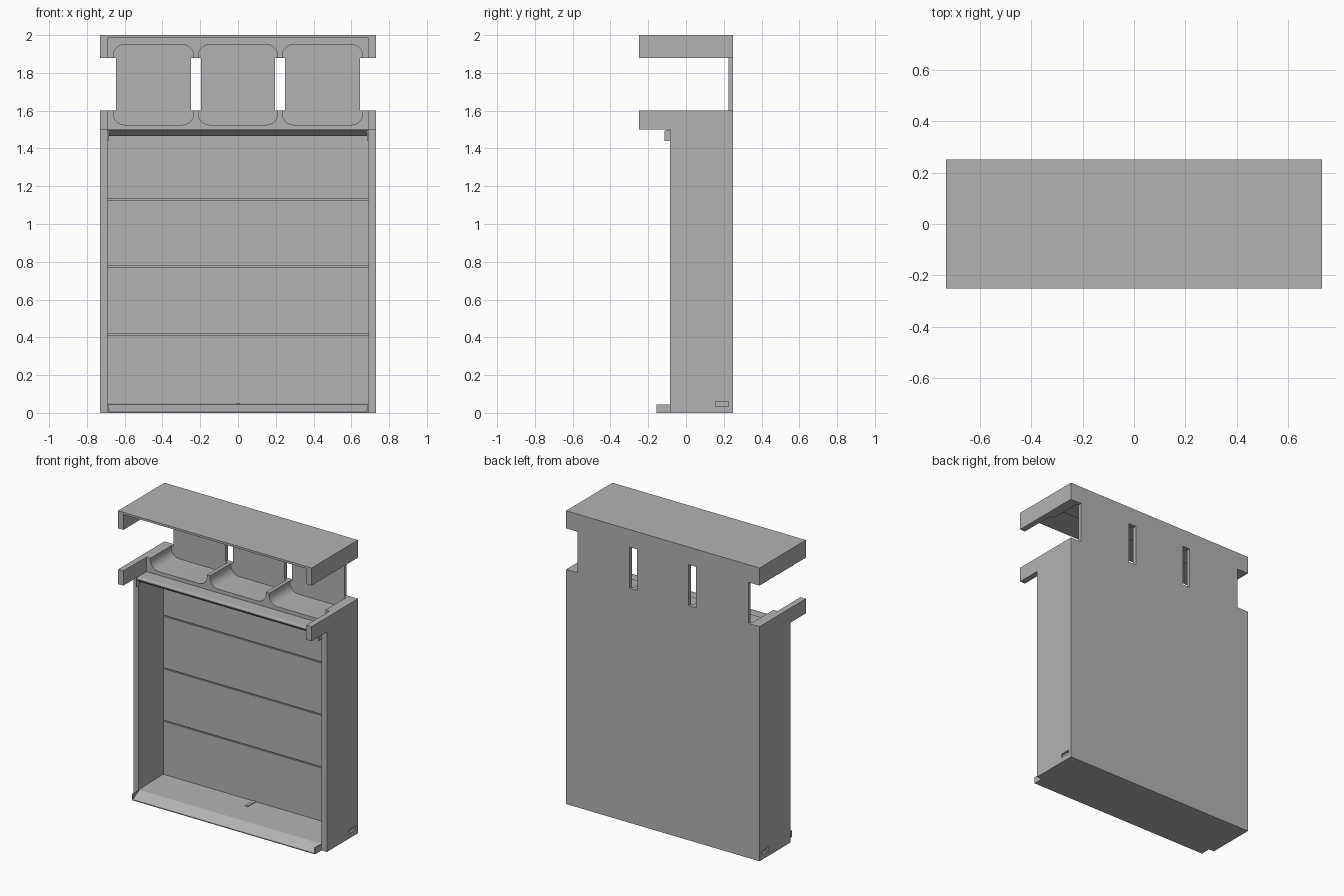
import bpy, bmesh, math
from mathutils import Vector

if "Cube" in bpy.data.objects:
    bpy.data.objects.remove(bpy.data.objects["Cube"], do_unlink=True)

grey = bpy.data.materials.new("plain_grey")
grey.use_nodes = True
COLOUR = (0.45, 0.45, 0.45, 1)
grey.diffuse_color = COLOUR
grey.node_tree.nodes["Principled BSDF"].inputs["Base Color"].default_value = COLOUR

W, IN = 0.73, 0.69              # outer and inner half widths
FRONT, BODY, BACK = -0.25, -0.085, 0.25
PLATE = 0.225                   # inner face of the back plate


def finish(name, bm):
    bmesh.ops.recalc_face_normals(bm, faces=bm.faces[:])
    mesh = bpy.data.meshes.new(name)
    bm.to_mesh(mesh)
    bm.free()
    mesh.materials.append(grey)
    obj = bpy.data.objects.new(name, mesh)
    bpy.context.collection.objects.link(obj)
    return obj


def prism(name, points, axis, a, b):
    """Extrude a profile (yz along x, or xz along y) from a to b."""
    place = (lambda p, t: (t, p[0], p[1])) if axis == "x" else (lambda p, t: (p[0], t, p[1]))
    bm = bmesh.new()
    face = bm.faces.new([bm.verts.new(place(p, a)) for p in points])
    new = bmesh.ops.extrude_face_region(bm, geom=[face])["geom"]
    move = Vector(place((0, 0), b - a))
    bmesh.ops.translate(bm, vec=move, verts=[v for v in new if isinstance(v, bmesh.types.BMVert)])
    return finish(name, bm)


def box(name, x, y, z):
    return prism(name, [(x[0], z[0]), (x[1], z[0]), (x[1], z[1]), (x[0], z[1])], "y", *y)


# Back plate with side notches and two slots
def back_plate():
    xs = [-W, -0.645, -0.25, -0.195, 0.195, 0.25, 0.645, W]
    zs = [0, 1.6, 1.88, 2]
    bm = bmesh.new()
    grid = [[bm.verts.new((x, PLATE, z)) for z in zs] for x in xs]
    for i in range(len(xs) - 1):
        for j in range(len(zs) - 1):
            if j == 1 and i % 2 == 0:
                continue
            bm.faces.new([grid[i][j], grid[i + 1][j], grid[i + 1][j + 1], grid[i][j + 1]])
    new = bmesh.ops.extrude_face_region(bm, geom=bm.faces[:])["geom"]
    bmesh.ops.translate(bm, vec=(0, BACK - PLATE, 0),
                        verts=[v for v in new if isinstance(v, bmesh.types.BMVert)])
    bmesh.ops.dissolve_limit(bm, angle_limit=0.01, verts=bm.verts[:], edges=bm.edges[:])
    return finish("back_plate", bm)


back_plate()

# Side walls with forward arms; the outer skin carries a short groove low down
arm = [(BACK, 1.6), (FRONT, 1.6), (FRONT, 1.5), (BODY, 1.5), (BODY, 0), (BACK, 0)]
groove = [(BACK, 0.035), (0.155, 0.035), (0.155, 0.06), (BACK, 0.06)]
for side, s in (("left", 1), ("right", -1)):
    prism(side + "_wall", arm, "x", s * IN, s * 0.715)
    prism(side + "_wall_skin", arm + groove, "x", s * 0.715, s * W)
    box(side + "_cap_wall", sorted((s * IN, s * W)), (FRONT, BACK), (1.88, 2))

# Top cap
box("cap_top", (-W, W), (FRONT, BACK), (1.985, 2))


# Blocks with three rounded channels, one below and one above the opening
def channel_block(name, outer, edge, floor):
    r = 0.06
    s = 1 if edge > floor else -1
    pts = [(-IN, outer), (-IN, edge)]
    for x0, x1 in ((-0.66, -0.235), (-0.21, 0.21), (0.235, 0.66)):
        pts.append((x0, edge))
        for cx, start in ((x0 + r, 180), (x1 - r, 270)):
            for k in range(9):
                t = math.radians(start + k * 90 / 8)
                pts.append((cx + r * math.cos(t), floor + s * (r + r * math.sin(t))))
        pts.append((x1, edge))
    pts += [(IN, edge), (IN, outer)]
    obj = prism(name, pts, "y", 0, PLATE)
    bpy.ops.object.select_all(action="DESELECT")
    obj.select_set(True)
    bpy.context.view_layer.objects.active = obj
    bpy.ops.object.shade_smooth_by_angle(angle=math.radians(30))


channel_block("lower_tray", 1.5, 1.6, 1.525)
channel_block("upper_tray", 1.985, 1.88, 1.95)

# Shelf under the tray and its tapered front rail
box("tray_shelf", (-IN, IN), (BODY, PLATE), (1.49, 1.5))
prism("shelf_rail", [(-0.115, 1.49), (BODY, 1.49), (BODY, 1.465)], "x", -IN, IN)
prism("shelf_rail_top", [(-0.115, 1.49), (BODY, 1.49), (BODY, 1.5), (-0.115, 1.495)], "x", -IN, IN)

# Floor with a sloping front lip
prism("floor", [(PLATE, 0), (-0.155, 0), (-0.155, 0.006), (BODY, 0.045), (PLATE, 0.05)],
      "x", -IN, IN)
box("floor_rib", (-0.01, 0.01), (0.09, 0.18), (0.045, 0.053))

# Small end cheeks on the rail and the lip
for side, s in (("left", 1), ("right", -1)):
    x = sorted((s * (IN - 0.006), s * IN))
    box(side + "_lip_cheek", x, (-0.155, BODY), (0, 0.045))
    box(side + "_rail_cheek", x, (-0.115, BODY), (1.44, 1.49))

# Back lining: planks separated by thin grooves
box("lining_base", (-IN, IN), (0.19, PLATE), (0.04, 1.49))
joints = [0.04, 0.415, 0.773, 1.131, 1.494]
for i in range(4):
    box(f"lining_plank_{i + 1}", (-IN, IN), (0.18, 0.19), (joints[i] + 0.004, joints[i + 1] - 0.004))
